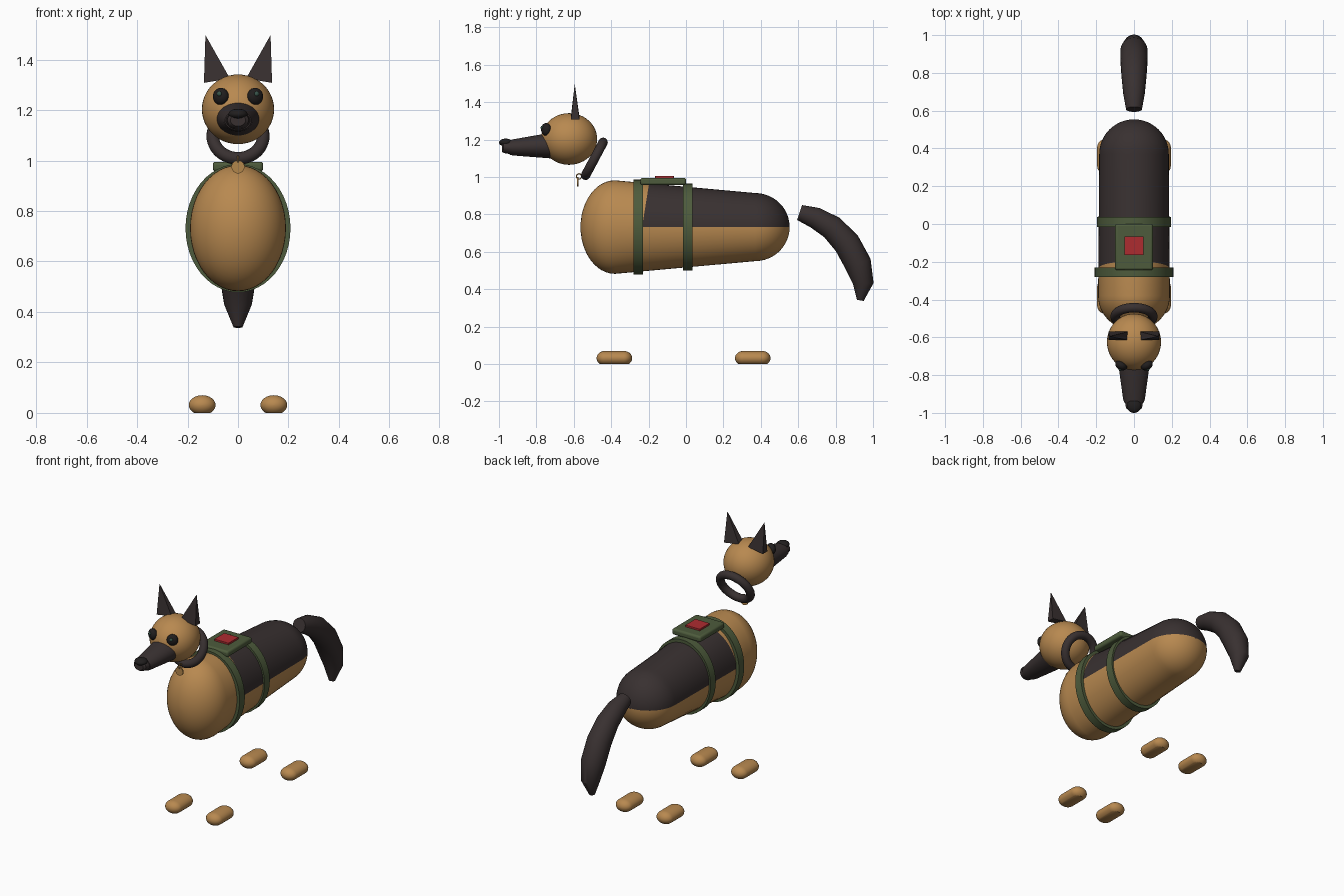
import bpy, bmesh, math
from math import sin, cos, pi, radians
from mathutils import Vector, Matrix

cube = bpy.data.objects.get("Cube")
if cube:
    bpy.data.objects.remove(cube, do_unlink=True)


def material(name, r, g, b):
    m = bpy.data.materials.new(name)
    m.use_nodes = True
    m.diffuse_color = (r, g, b, 1)
    bsdf = m.node_tree.nodes["Principled BSDF"]
    bsdf.inputs["Base Color"].default_value = (r, g, b, 1)
    bsdf.inputs["Roughness"].default_value = 0.8
    return m


TAN = material("tan fur", 0.48, 0.25, 0.08)
DARK = material("dark fur", 0.04, 0.03, 0.03)
BLACK = material("black", 0.015, 0.013, 0.013)
GREEN = material("green webbing", 0.075, 0.105, 0.045)
RED = material("red patch", 0.42, 0.025, 0.03)
BRASS = material("brass", 0.45, 0.24, 0.07)
IRIS = material("eye glint", 0.04, 0.09, 0.07)
made = []


def finish(name, bm, *mats):
    bmesh.ops.recalc_face_normals(bm, faces=bm.faces)
    mesh = bpy.data.meshes.new(name)
    bm.to_mesh(mesh)
    bm.free()
    obj = bpy.data.objects.new(name, mesh)
    bpy.context.collection.objects.link(obj)
    for m in mats:
        mesh.materials.append(m)
    made.append(obj)
    return obj


def loft(rings, x=0, sides=48, caps=True):
    """Skin elliptical rings given as (y, z, half width, half height, tilt)."""
    bm = bmesh.new()
    loops = []
    for y, z, rx, rz, tilt in rings:
        loop = []
        for i in range(sides):
            t = 2 * pi * i / sides
            h = rz * sin(t)
            loop.append(bm.verts.new((x + rx * cos(t), y - h * sin(tilt), z + h * cos(tilt))))
        loops.append(loop)
    for a, b in zip(loops, loops[1:]):
        for i in range(sides):
            j = (i + 1) % sides
            bm.faces.new((a[i], a[j], b[j], b[i]))
    if caps:
        bm.faces.new(loops[0])
        bm.faces.new(loops[-1])
    return bm


def capsule_rings(y0, y1, z, front, back, cap, steps=12):
    """Capsule along y; front and back are (half width, half height)."""
    rings = []
    for i in range(steps + 1):
        a = pi / 2 * max(i / steps, 0.02)
        rings.append((y0 - cap * cos(a), z, front[0] * sin(a), front[1] * sin(a), 0))
    for i in range(steps, -1, -1):
        a = pi / 2 * max(i / steps, 0.02)
        rings.append((y1 + cap * cos(a), z, back[0] * sin(a), back[1] * sin(a), 0))
    return rings


def ball(name, mat, centre, size, turn=0, segments=32):
    bm = bmesh.new()
    m = Matrix.Translation(centre) @ Matrix.Rotation(turn, 4, "Z") @ Matrix.Diagonal((*size, 1))
    bmesh.ops.create_uvsphere(bm, u_segments=segments, v_segments=segments // 2, radius=1, matrix=m)
    return finish(name, bm, mat)


def box(name, mat, centre, size, bevel):
    bm = bmesh.new()
    bmesh.ops.create_cube(bm, size=1, matrix=Matrix.Translation(centre) @ Matrix.Diagonal((*size, 1)))
    obj = finish(name, bm, mat)
    mod = obj.modifiers.new("bevel", "BEVEL")
    mod.width = bevel
    mod.segments = 3
    return obj


def torus(name, mat, centre, rotation, major, minor):
    bpy.ops.mesh.primitive_torus_add(location=centre, rotation=rotation, major_radius=major,
                                     minor_radius=minor, major_segments=48, minor_segments=16)
    obj = bpy.context.object
    obj.name = name
    obj.data.materials.append(mat)
    made.append(obj)


# Body, with the dark saddle on its upper rear half
bm = loft(capsule_rings(-0.38, 0.37, 0.732, (0.19, 0.25), (0.184, 0.182), 0.184))
edge, normal = Vector((0, -0.235, 0.73)), Vector((0, 0.22, -0.035))
bmesh.ops.bisect_plane(bm, geom=bm.verts[:] + bm.edges[:] + bm.faces[:], plane_co=edge, plane_no=normal)
for f in bm.faces:
    c = f.calc_center_median()
    if c.z > 0.732 and (c - edge).dot(normal) > 0:
        f.material_index = 1
finish("body", bm, TAN, DARK)

# Harness straps, pack and patch
for name, y, rx, rz in (("front_strap", -0.255, 0.208, 0.254), ("rear_strap", 0.01, 0.196, 0.232)):
    o, i = (rx, rz), (rx - 0.025, rz - 0.025)
    section = [(y - 0.026, i), (y - 0.026, o), (y + 0.026, o), (y + 0.026, i), (y - 0.026, i)]
    bm = loft([(yy, 0.732, r[0], r[1], 0) for yy, r in section], caps=False)
    bmesh.ops.remove_doubles(bm, verts=bm.verts, dist=1e-5)
    finish(name, bm, GREEN)
box("harness_pack", GREEN, (0, -0.122, 0.976), (0.2, 0.245, 0.038), 0.012)
box("harness_patch", RED, (0, -0.115, 0.998), (0.1, 0.1, 0.016), 0.002)

# Head, snout and nose
ball("head", TAN, (0, -0.625, 1.203), (0.143, 0.15, 0.138), segments=48)
finish("snout", loft([(-0.72, 1.168, 0.086, 0.069, 0), (-0.925, 1.158, 0.058, 0.043, 0),
                      (-0.945, 1.158, 0.052, 0.038, 0)]), DARK)
finish("snout_tip", loft([(-0.94, 1.158, 0.048, 0.036, 0), (-0.975, 1.16, 0.042, 0.032, 0),
                          (-0.985, 1.16, 0.03, 0.024, 0)]), DARK)
ball("nose", BLACK, (0, -0.963, 1.184), (0.038, 0.037, 0.021))

for side, s in (("left", 1), ("right", -1)):
    # Eyes
    ball(side + "_eye", BLACK, (s * 0.068, -0.748, 1.254), (0.033, 0.025, 0.034), s * 0.5)
    ball(side + "_eye_glint", IRIS, (s * 0.074, -0.769, 1.264), (0.01, 0.008, 0.01), s * 0.5, 16)
    # Ears: slim four sided pyramids leaning outward
    bm = bmesh.new()
    tip = bm.verts.new((s * 0.129, -0.595, 1.497))
    base = [bm.verts.new((s * x, y, z)) for x, y, z in
            ((0.135, -0.615, 1.308), (0.135, -0.57, 1.308), (0.032, -0.57, 1.325), (0.032, -0.615, 1.325))]
    bm.faces.new(base)
    for i in range(4):
        bm.faces.new((base[i], base[(i + 1) % 4], tip))
    finish(side + "_ear", bm, DARK)
    # Paws with flat soles
    for end, y in (("front", -0.383), ("rear", 0.357)):
        r = (0.053, 0.039)
        bm = loft(capsule_rings(y - 0.05, y + 0.05, 0.031, r, r, 0.045, 8), s * 0.142, 32)
        cut = bmesh.ops.bisect_plane(bm, geom=bm.verts[:] + bm.edges[:] + bm.faces[:],
                                     plane_co=(0, 0, 0), plane_no=(0, 0, -1), clear_outer=True)
        rim = [e for e in cut["geom_cut"] if isinstance(e, bmesh.types.BMEdge)]
        bmesh.ops.edgeloop_fill(bm, edges=rim)
        finish(f"{end}_{side}_paw", bm, TAN)

# Collar with hanging tag
torus("collar", DARK, (0, -0.49, 1.097), (radians(62), 0, 0), 0.1, 0.025)
torus("tag_ring", BRASS, (0, -0.572, 1.003), (0, radians(90), 0), 0.014, 0.003)
bm = bmesh.new()
place = Matrix.Translation((0, -0.58, 0.975)) @ Matrix.Rotation(radians(90), 4, "X")
bmesh.ops.create_cone(bm, cap_ends=True, segments=32, radius1=0.026, radius2=0.026, depth=0.008, matrix=place)
finish("collar_tag", bm, BRASS)

# Tail, swept along a drooping path of (y, z, radius)
path = [(0.607, 0.81, 0.042), (0.69, 0.782, 0.057), (0.78, 0.73, 0.066), (0.86, 0.645, 0.072),
        (0.92, 0.535, 0.072), (0.948, 0.43, 0.055), (0.932, 0.34, 0.018)]
rings = []
for k, (y, z, r) in enumerate(path):
    a, b = path[max(k - 1, 0)], path[min(k + 1, len(path) - 1)]
    rings.append((y, z, r, r, math.atan2(b[1] - a[1], b[0] - a[0])))
finish("tail", loft(rings, sides=24), DARK)

# Smooth shading with crisp edges
bpy.ops.object.select_all(action="DESELECT")
for obj in made:
    obj.select_set(True)
bpy.context.view_layer.objects.active = made[0]
bpy.ops.object.shade_smooth_by_angle(angle=radians(35))
